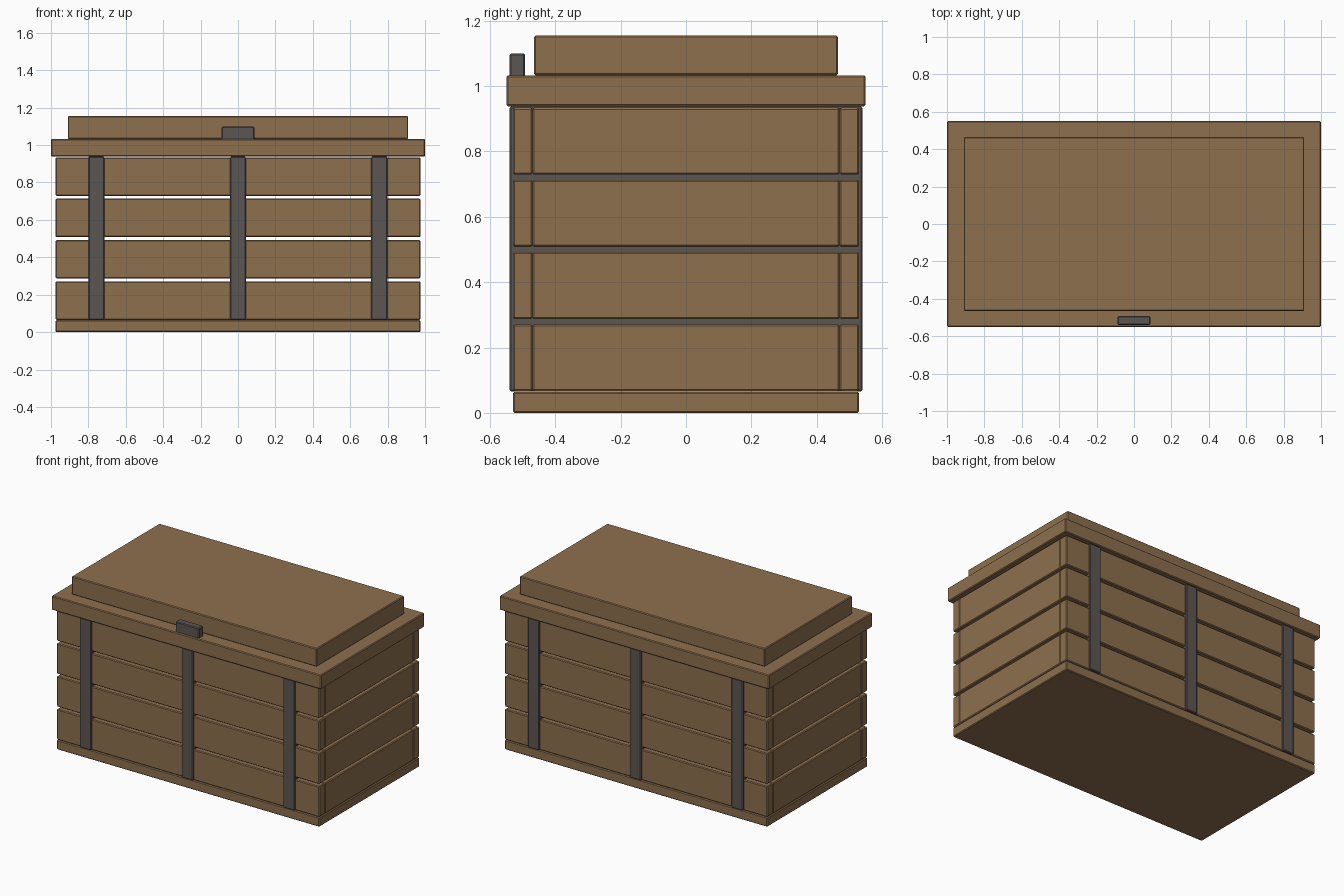
import bpy, bmesh

if "Cube" in bpy.data.objects:
    bpy.data.objects.remove(bpy.data.objects["Cube"])


def material(name, rgb):
    m = bpy.data.materials.new(name)
    m.diffuse_color = (*rgb, 1.0)
    m.use_nodes = True
    m.node_tree.nodes["Principled BSDF"].inputs["Base Color"].default_value = m.diffuse_color
    return m


WOOD = material("brown_wood", (0.27, 0.16, 0.077))
IRON = material("dark_iron", (0.105, 0.094, 0.085))


def box(name, lo, hi, mat, bevel=0.005):
    """Box between two corners with a small chamfer on every edge."""
    bm = bmesh.new()
    bmesh.ops.create_cube(bm, size=1.0)
    for v in bm.verts:
        for i in range(3):
            v.co[i] = lo[i] if v.co[i] < 0 else hi[i]
    bmesh.ops.bevel(bm, geom=bm.edges[:], offset=bevel, segments=1,
                    profile=0.5, affect='EDGES')
    mesh = bpy.data.meshes.new(name)
    bm.to_mesh(mesh)
    bm.free()
    mesh.materials.append(mat)
    ob = bpy.data.objects.new(name, mesh)
    bpy.context.collection.objects.link(ob)
    return ob


X, Y, T = 0.975, 0.53, 0.06          # body half sizes and plank thickness
PLANK_H, PITCH, Z0 = 0.205, 0.221, 0.066

# Base board
box("base", (-X, -Y, 0), (X, Y, 0.064), WOOD)

# Four rows of planks around a hollow body, with open gaps between rows
for row in range(4):
    z = Z0 + row * PITCH
    top = z + PLANK_H
    box(f"front_plank_{row + 1}", (-X, -Y, z), (X, -Y + T, top), WOOD)
    box(f"back_plank_{row + 1}", (-X, Y - T, z), (X, Y, top), WOOD)
    box(f"left_plank_{row + 1}", (-X, -Y + T, z), (-X + T, Y - T, top), WOOD)
    box(f"right_plank_{row + 1}", (X - T, -Y + T, z), (X, Y - T, top), WOOD)

# Iron bands running through the full depth of the body
for name, x in (("left", -0.757), ("middle", 0.0), ("right", 0.755)):
    box(f"{name}_band", (x - 0.043, -0.54, 0.065), (x + 0.043, 0.54, 0.938), IRON)

# Stepped lid and latch
box("lid_rim", (-1.0, -0.55, 0.938), (1.0, 0.55, 1.033), WOOD)
box("lid_top", (-0.91, -0.465, 1.033), (0.91, 0.465, 1.155), WOOD)
box("latch", (-0.087, -0.54, 1.025), (0.087, -0.492, 1.1), IRON)
